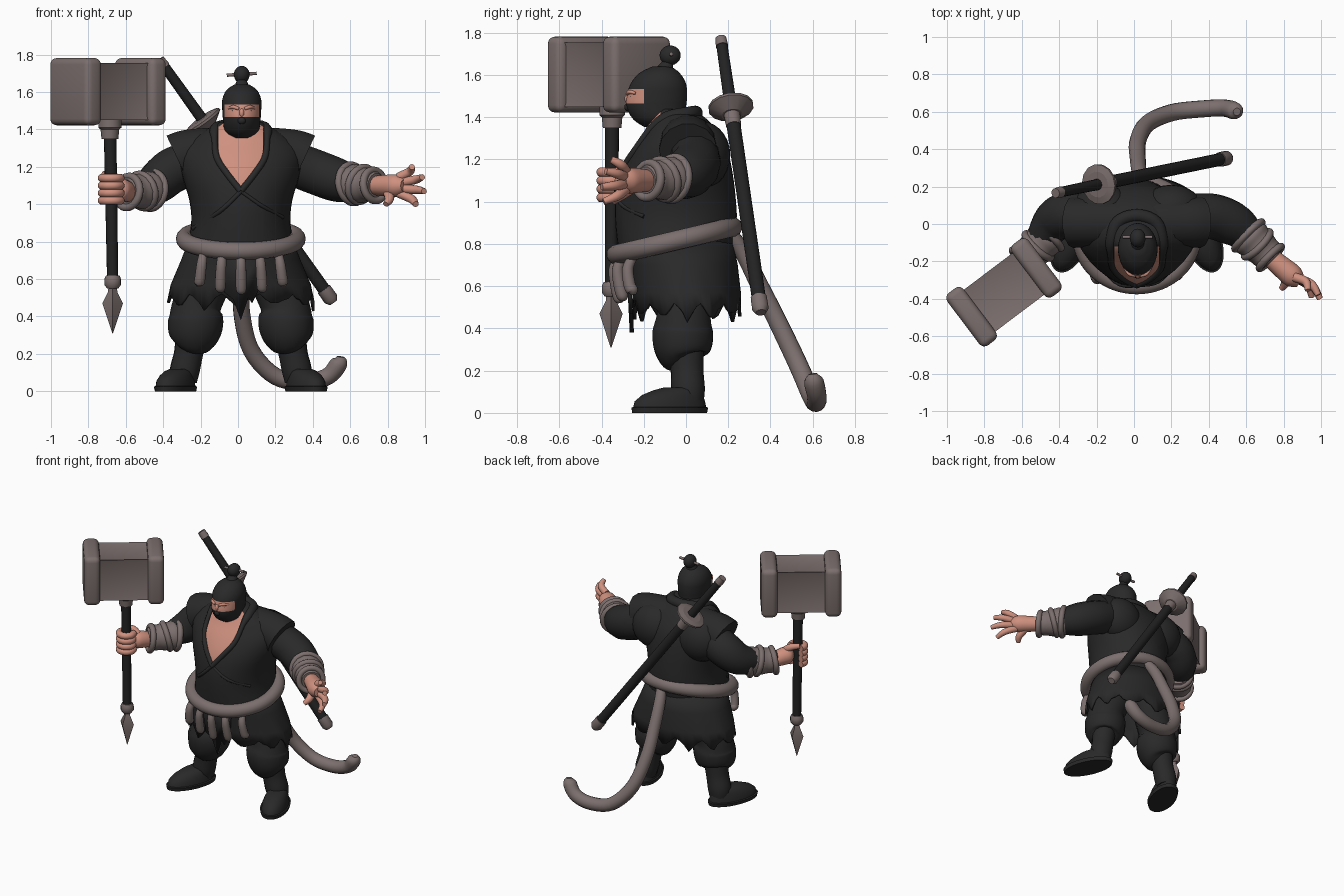
import bpy, bmesh
from math import sin, cos, pi, radians, sqrt
from mathutils import Vector, Matrix
from mathutils.bvhtree import BVHTree

if "Cube" in bpy.data.objects:
    bpy.data.objects.remove(bpy.data.objects["Cube"])
CX = 0.015


def material(name, r, g, b):
    m = bpy.data.materials.new(name)
    m.use_nodes = True
    m.diffuse_color = (r, g, b, 1)
    node = next(n for n in m.node_tree.nodes if n.type == 'BSDF_PRINCIPLED')
    node.inputs["Base Color"].default_value = (r, g, b, 1)
    node.inputs["Roughness"].default_value = 0.8
    return m


CLOTH = material("black_cloth", 0.022, 0.022, 0.022)
LACQUER = material("dark_lacquer", 0.016, 0.016, 0.016)
GREY = material("warm_grey", 0.2, 0.16, 0.155)
SKIN = material("skin", 0.62, 0.28, 0.21)


def finish(ob, *mats):
    for m in mats:
        ob.data.materials.append(m)
    bpy.ops.object.select_all(action='DESELECT')
    ob.select_set(True)
    bpy.context.view_layer.objects.active = ob
    if ob.type == 'CURVE':
        bpy.ops.object.convert(target='MESH')
        ob = bpy.context.view_layer.objects.active
    bpy.ops.object.shade_smooth_by_angle(angle=radians(42))
    return ob


def from_bmesh(name, bm, *mats):
    bmesh.ops.recalc_face_normals(bm, faces=bm.faces[:])
    me = bpy.data.meshes.new(name)
    bm.to_mesh(me)
    ob = bpy.data.objects.new(name, me)
    bpy.context.collection.objects.link(ob)
    return finish(ob, *mats)


def smooth_path(pts, closed=False, steps=5):
    """Catmull-Rom path through (x, y, z, radius) points."""
    v = [Vector(p) for p in pts]
    n = len(v)
    pick = (lambda i: v[i % n]) if closed else (lambda i: v[max(0, min(n - 1, i))])
    out = []
    for i in range(n if closed else n - 1):
        a, b, c, d = (pick(i + k) for k in (-1, 0, 1, 2))
        for k in range(steps):
            t = k / steps
            out.append(0.5 * (2 * b + (c - a) * t + (2 * a - 5 * b + 4 * c - d) * t * t
                              + (3 * b - a - 3 * c + d) * t ** 3))
    return out if closed else out + [v[-1]]


def tube(name, pts, mat, smooth=True, closed=False, res=5):
    path = smooth_path(pts, closed) if smooth else pts
    cu = bpy.data.curves.new(name, 'CURVE')
    cu.dimensions = '3D'
    cu.bevel_depth = 1
    cu.bevel_resolution = res
    cu.use_fill_caps = not closed
    sp = cu.splines.new('POLY')
    sp.points.add(len(path) - 1)
    sp.use_cyclic_u = closed
    for p, q in zip(sp.points, path):
        p.co = (q[0], q[1], q[2], 1)
        p.radius = max(q[3], 0.002)
    ob = bpy.data.objects.new(name, cu)
    bpy.context.collection.objects.link(ob)
    return finish(ob, mat)


def loft(rows, cx=CX, n=40):
    """Stacked ellipses, each given as (z, front y, back y, half width)."""
    bm = bmesh.new()
    rings = [[bm.verts.new((cx + rx * cos(2 * pi * i / n),
                            (y0 + y1) / 2 + (y1 - y0) / 2 * sin(2 * pi * i / n), z))
              for i in range(n)] for z, y0, y1, rx in rows]
    for a, b in zip(rings, rings[1:]):
        for i in range(n):
            bm.faces.new((a[i], a[(i + 1) % n], b[(i + 1) % n], b[i]))
    bm.faces.new(rings[0])
    bm.faces.new(rings[-1])
    return bm


def cut(bm, co, no):
    bmesh.ops.bisect_plane(bm, geom=bm.verts[:] + bm.edges[:] + bm.faces[:],
                           plane_co=co, plane_no=no, dist=1e-5)


def ball(name, co, size, mat):
    bm = bmesh.new()
    bmesh.ops.create_uvsphere(bm, u_segments=24, v_segments=14, radius=1,
                              matrix=Matrix.Translation(co) @ Matrix.Diagonal((*size, 1)))
    return from_bmesh(name, bm, mat)


# Torso with a bare chest: a V below, straight-sided above
bm = loft(smooth_path([(.76, -.32, .22, .29), (.9, -.335, .24, .265), (1.02, -.335, .235, .275),
                       (1.14, -.31, .22, .31), (1.25, -.255, .195, .33), (1.33, -.2, .15, .29),
                       (1.39, -.17, .1, .2), (1.44, -.15, .03, .11)], steps=3))
SLOPE, VZ, VW, VY = 0.7, 1.085, 0.12, -.12
for s in (-1, 1):
    cut(bm, (CX, 0, VZ), (s, 0, -SLOPE))
    cut(bm, (CX + s * VW, 0, 0), (1, 0, 0))
cut(bm, (0, VY, 0), (0, 1, 0))
for f in bm.faces:
    c = f.calc_center_median()
    f.material_index = int(abs(c.x - CX) < min(VW, SLOPE * (c.z - VZ)) and c.y < VY)
surface = BVHTree.FromBMesh(bm)
from_bmesh("torso", bm, CLOTH, SKIN)


def on_torso(x, z, r):
    hit = surface.ray_cast(Vector((x, -2, z)), Vector((0, 1, 0)))[0]
    return (x, hit.y if hit else -.2, z, r)


# Robe collar and crossing folds
front = [(.0, 1.07), (.075, 1.165), (.128, 1.25), (.14, 1.35)]
right_side = [on_torso(CX - x, z, .017) for x, z in front]
left_side = [on_torso(CX + x, z, .017) for x, z in front]
back = [(CX - .135, -.09, 1.395, .033), (CX - .1, .01, 1.415, .035), (CX, .045, 1.42, .035),
        (CX + .1, .01, 1.415, .035), (CX + .135, -.09, 1.395, .033)]
tube("robe_collar", right_side + back + left_side[::-1], CLOTH)
tube("robe_fold_over", [on_torso(x, z, .012) for x, z in
                        [(.06, 1.13), (.015, 1.07), (-.1, .96), (-.24, .87)]], CLOTH)
tube("robe_fold_under", [on_torso(x, z, .01) for x, z in
                         [(.015, 1.07), (.13, .99), (.24, .93)]], CLOTH)

# Head: hood and mask with an eye slit
bm = loft(smooth_path([(1.355, -.2, -.06, .05), (1.39, -.25, -.01, .09), (1.45, -.283, .0, .1),
                       (1.5, -.28, .005, .104), (1.56, -.262, .0, .104), (1.61, -.22, -.03, .082),
                       (1.64, -.16, -.07, .04)], steps=3), cx=.02)
SLIT_LOW, SLIT_HIGH, SLIT_BACK = 1.466, 1.534, -.2
for co, no in (((0, 0, SLIT_LOW), (0, 0, 1)), ((0, 0, SLIT_HIGH), (0, 0, 1)),
               ((0, SLIT_BACK, 0), (0, 1, 0))):
    cut(bm, co, no)
for f in bm.faces:
    c = f.calc_center_median()
    f.material_index = int(SLIT_LOW < c.z < SLIT_HIGH and c.y < SLIT_BACK)
from_bmesh("hooded_head", bm, CLOTH, SKIN)
ball("masked_nose", (.02, -.274, 1.448), (.022, .018, .02), CLOTH)
ball("nose_bridge", (.02, -.275, 1.488), (.014, .016, .024), SKIN)
for side, s in (("right", -1), ("left", 1)):
    ball(side + "_eye", (.02 + s * .04, -.26, 1.499), (.012, .006, .003), LACQUER)
    tube(side + "_brow", [(.02 + s * .015, -.278, 1.51, .008), (.02 + s * .045, -.267, 1.52, .01),
                          (.02 + s * .07, -.238, 1.513, .006)], SKIN)
tube("topknot_base", [(.02, -.1, 1.62, .045), (.02, -.085, 1.66, .026)], CLOTH)
ball("topknot", (.02, -.075, 1.693), (.042, .05, .047), CLOTH)
tube("hair_pin", [(-.06, -.07, 1.69, .009), (.1, -.07, 1.7, .009)], GREY, smooth=False)

# Vest shoulders, back muscles, trousers and boots
for side, s in (("right", -1), ("left", 1)):
    X = lambda x: CX + s * x
    tube(side + "_vest_shoulder", [(X(.08), .01, 1.285, .13), (X(.2), .01, 1.275, .135),
                                   (X(.29), .01, 1.265, .135), (X(.34), .01, 1.245, .138)], CLOTH)
    ball(side + "_shoulder_blade", (X(.185), .075, 1.22), (.17, .135, .16), CLOTH)
    tube(side + "_trouser", [(X(.13), -.01, .78, .13), (X(.18), 0, .6, .13), (X(.235), -.01, .46, .13),
                             (X(.24), -.015, .38, .147), (X(.25), -.015, .31, .14),
                             (X(.258), -.01, .26, .115), (X(.265), 0, .235, .07)], CLOTH)
    tube(side + "_boot_leg", [(X(.265), 0, .3, .085), (X(.28), .005, .2, .078),
                              (X(.3), .01, .11, .08), (X(.305), .015, .05, .07)], CLOTH)
    bm = loft([(0, -.19, .185, .092), (.025, -.195, .19, .098), (.028, -.185, .18, .088),
               (.055, -.178, .175, .085), (.085, -.14, .165, .074), (.108, -.08, .16, .062),
               (.12, -.03, .15, .045)], cx=0)
    bm.transform(Matrix.Translation((X(.348), -.075, 0)) @ Matrix.Rotation(s * radians(22), 4, 'Z'))
    from_bmesh(side + "_boot", bm, CLOTH)

# Ragged skirt: a cone whose hem runs in zigzag teeth
bm = loft([(.83, -.29, .22, .27), (.7, -.272, .245, .32), (.57, -.255, .26, .375),
           (.52, -.25, .262, .395)], n=72)
bm.faces.ensure_lookup_table()
bmesh.ops.delete(bm, geom=bm.faces[-2:], context='FACES_ONLY')
bm.verts.ensure_lookup_table()
for i, v in enumerate(bm.verts[-72:]):
    v.co.z -= .09 * abs((i % 6) / 3 - 1) * (.75 + .25 * cos(i * 1.3))
skirt = from_bmesh("ragged_skirt", bm, CLOTH)
skirt.modifiers.new("thickness", 'SOLIDIFY').thickness = .015
bm = bmesh.new()
bm.faces.new([bm.verts.new((CX + x, -.285 + (.75 - z) * .05, z)) for x, z in
              [(-.12, .76), (.12, .76), (.1, .55), (.06, .47), (.04, .5), (0, .38), (-.04, .49), (-.09, .53)]])
flap = from_bmesh("front_flap", bm, CLOTH)
flap.modifiers.new("thickness", 'SOLIDIFY').thickness = .02

# Rope belt, hanging tassels and tail of the rope
tube("rope_belt", [(CX + .3 * cos(a), -.055 + .275 * sin(a), .815 + .065 * sin(a), .047)
                   for a in (2 * pi * i / 16 for i in range(16))], GREY, closed=True)
for i in range(5):
    x = CX + .1 * (i - 2)
    y, lift = -.05 - .285 * sqrt(1 - (x / .34) ** 2), .01 * (i - 2) ** 2
    tube(f"tassel_{i + 1}", [(x, y + .02, .74, .022), (x * 1.05, y - .005, .68, .027),
                             (x * 1.1, y + .005, .6, .029), (x * 1.12, y + .018, .54 + lift, .027),
                             (x * 1.12, y + .022, .52 + lift, .012)], GREY)
tube("rope_tail", [(.06, .2, .86, .035), (.03, .27, .76, .04), (.02, .35, .6, .043), (.02, .44, .42, .045),
                   (.07, .535, .22, .046), (.2, .595, .08, .046), (.36, .615, .05, .046),
                   (.48, .62, .08, .046), (.54, .605, .15, .046), (.55, .6, .185, .02)], GREY)


# Arms and wrapped bracers
def bracer(side, a, b, r0, r1):
    a, b = Vector(a), Vector(b)
    radii = [.9, 1.05, 1.03, 1.05, 1, 1, .8]
    at = lambda t: a.lerp(b, t)
    tube(side + "_bracer", [(*at(i / 6), (r0 + (r1 - r0) * i / 6) * k) for i, k in enumerate(radii)], GREY)
    d = (b - a).normalized()
    for i, t in enumerate((.08, .42, .92)):
        axis = (d + Vector((0, 0, .18 * (-1) ** i))).normalized()
        u = axis.cross(Vector((0, 0, 1))).normalized()
        w, r = axis.cross(u), r0 + (r1 - r0) * t
        tube(f"{side}_bracer_wrap_{i + 1}", [(*(at(t) + r * .98 * (u * cos(q) + w * sin(q))), .02)
                                             for q in (2 * pi * k / 10 for k in range(10))], GREY, closed=True)


tube("right_arm", [(-.26, .04, 1.22, .12), (-.36, .05, 1.175, .122), (-.44, .0, 1.11, .11),
                   (-.52, -.12, 1.07, .07)], CLOTH)
tube("left_arm", [(.29, .04, 1.22, .12), (.42, .04, 1.17, .122), (.53, .0, 1.13, .118),
                  (.61, -.06, 1.11, .095), (.68, -.12, 1.1, .07)], CLOTH)
bracer("right", (-.45, -.05, 1.075), (-.6, -.21, 1.065), .1, .085)
bracer("left", (.6, -.05, 1.11), (.74, -.19, 1.1), .105, .082)

# Left hand, open
tube("left_palm", [(.72, -.17, 1.1, .05), (.79, -.23, 1.1, .058), (.85, -.28, 1.1, .06),
                   (.89, -.31, 1.1, .035)], SKIN)
for name, z, tip in (("index", 1.145, (.93, -.355, 1.2)), ("middle", 1.115, (.985, -.38, 1.145)),
                     ("ring", 1.085, (.995, -.4, 1.07)), ("little", 1.06, (.95, -.39, 1.0))):
    base = Vector((.86, -.285, z))
    mid = base.lerp(Vector(tip), .55) + Vector((.02, .015, 0))
    tube(f"left_{name}_finger", [(*base, .025), (*mid, .023), (*tip, .016)], SKIN)
tube("left_thumb", [(.8, -.25, 1.07, .028), (.81, -.31, 1.03, .025), (.79, -.345, 1.0, .016)], SKIN)

# Right hand, gripping the shaft
GX, GY = -.678, -.352
tube("right_palm", [(-.58, -.2, 1.06, .05), (-.615, -.26, 1.075, .06), (-.64, -.3, 1.08, .058),
                    (-.655, -.325, 1.08, .03)], SKIN)
for i, z in enumerate((1.02, 1.06, 1.1, 1.14)):
    tube(f"right_finger_{i + 1}", [(GX + .05 * cos(a), GY + .05 * sin(a), z, .023) for a in
                                   (radians(30 - 48 * k) for k in range(6))], SKIN)
tube("right_thumb", [(-.63, -.29, 1.12, .028), (-.67, -.29, 1.15, .024), (-.72, -.32, 1.16, .018)], SKIN)


# War hammer: head block, end caps, shaft and spike
def block(name, offset, size, panel):
    bm = bmesh.new()
    bmesh.ops.create_cube(bm, size=1, matrix=Matrix.Diagonal((*size, 1)))
    if panel:
        sides = [f for f in bm.faces if abs(f.normal.x) < .5]
        bmesh.ops.inset_individual(bm, faces=sides, thickness=.035, depth=-.01)
    else:
        bmesh.ops.bevel(bm, geom=bm.edges[:], offset=.035, segments=4, profile=.5, affect='EDGES')
    bm.transform(Matrix.Translation((-.695, -.365, 1.602)) @ Matrix.Rotation(radians(37), 4, 'Z')
                 @ Matrix.Translation((offset, 0, 0)))
    from_bmesh(name, bm, GREY)


block("hammer_block", 0, (.36, .28, .305), True)
block("hammer_outer_cap", -.217, (.11, .35, .36), False)
block("hammer_inner_cap", .217, (.11, .35, .36), False)
tube("hammer_shaft", [(-.685, -.35, 1.45, .034), (-.67, -.355, .58, .03)], LACQUER, smooth=False)
tube("hammer_collar", [(-.685, -.35, z, r) for z, r in
                       ((1.46, .062), (1.41, .062), (1.4, .05), (1.35, .045))], GREY, smooth=False)
tube("shaft_ring", [(-.67, -.355, z, r) for z, r in ((.62, .036), (.6, .045), (.57, .045), (.55, .03))],
     GREY, smooth=False)
tube("shaft_spike", [(-.67, -.355, z, r) for z, r in ((.57, .022), (.53, .025), (.47, .055), (.31, .002))],
     GREY, smooth=False, res=0)

# Sword slung across the back
POMMEL, TIP = Vector((-.42, .165, 1.775)), Vector((.51, .355, .475))
for name, mat, profile in (
        ("sword_pommel", GREY, ((0, .026), (.03, .03))),
        ("sword_handle", LACQUER, ((.025, .027), (.25, .03))),
        ("sword_guard", GREY, ((.241, .07), (.247, .108), (.255, .108), (.28, .05))),
        ("scabbard_throat", GREY, ((.255, .042), (.32, .036))),
        ("scabbard", LACQUER, ((.3, .034), (.97, .034))),
        ("scabbard_tip", GREY, ((.945, .039), (.985, .04), (1, .025)))):
    tube(name, [(*POMMEL.lerp(TIP, t), r) for t, r in profile], mat, smooth=False)
